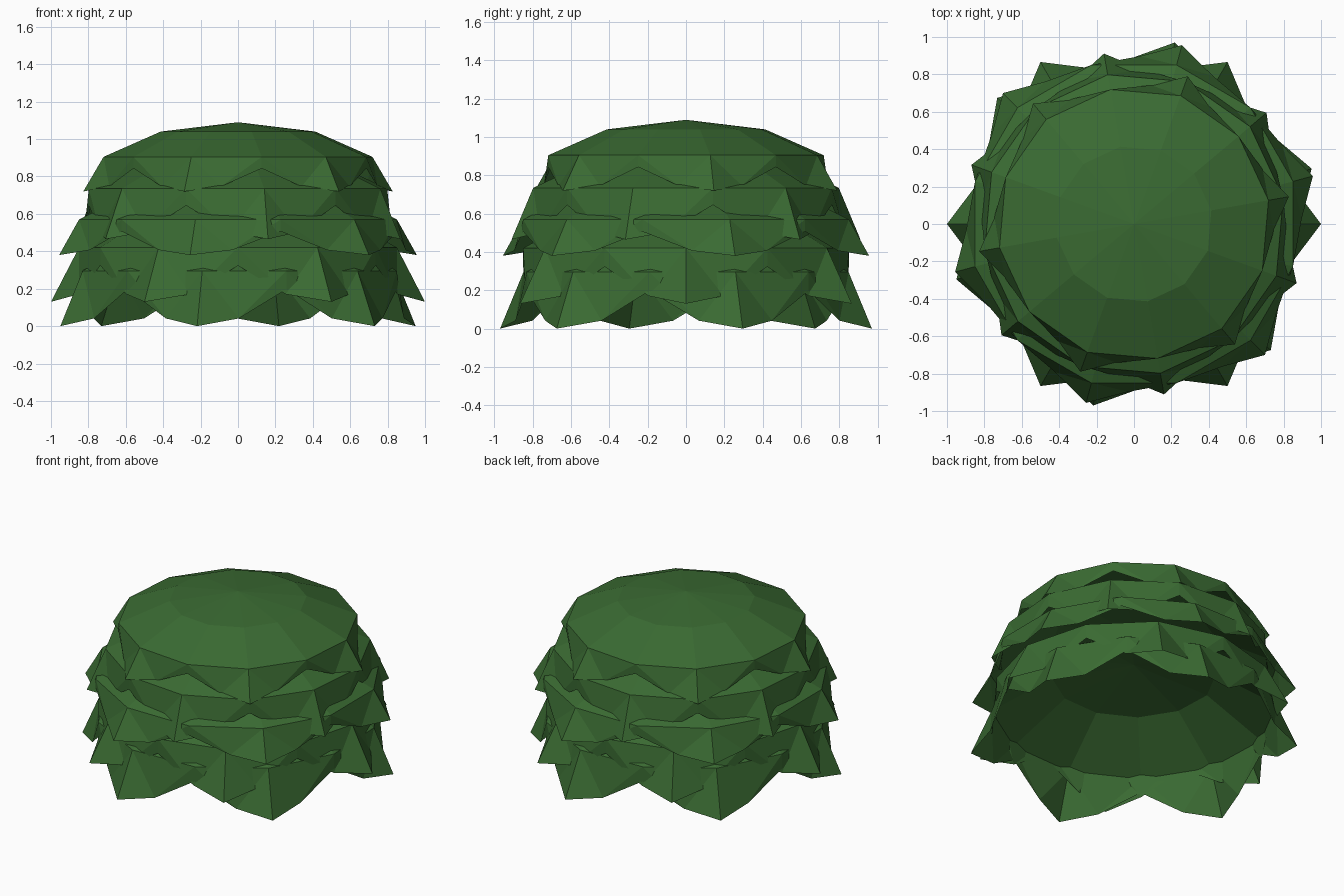
import bpy, bmesh
from math import sin, cos, radians

cube = bpy.data.objects.get("Cube")
if cube:
    bpy.data.objects.remove(cube)

leaf = bpy.data.materials.new("leaf_green")
leaf.use_nodes = True
GREEN = (0.042, 0.145, 0.032, 1)
leaf.diffuse_color = GREEN
leaf.node_tree.nodes["Principled BSDF"].inputs["Base Color"].default_value = GREEN
leaf.node_tree.nodes["Principled BSDF"].inputs["Roughness"].default_value = 0.9


def leaf_layer(name, turn, rim_r, rim_z, tip_r, tip_z, ring_rise, apex_rise):
    """Open twelve-sided dome with a skirt of six pointed leaves."""
    bm = bmesh.new()

    def point(r, angle, z):
        a = radians(turn + angle)
        return bm.verts.new((r * cos(a), r * sin(a), z))

    drop = rim_z - tip_z
    mid_r = rim_r + 0.16 * (tip_r - rim_r)
    apex = point(0, 0, rim_z + apex_rise)
    ring = [point(rim_r * 0.575, 30 * i, rim_z + ring_rise) for i in range(12)]
    rim = [point(rim_r, 30 * i, rim_z) for i in range(12)]
    # Even hem points are leaf tips, odd ones the notches between leaves
    hem = [point(rim_r, 30 * i, rim_z - drop / 3) if i % 2
           else point(tip_r, 30 * i, tip_z) for i in range(12)]
    # Shoulders beside each tip
    shoulder = [point(mid_r, 30 * i + (17 if i % 2 else 13), rim_z - 0.86 * drop)
                for i in range(12)]
    for i in range(12):
        j = (i + 1) % 12
        bm.faces.new((apex, ring[i], ring[j]))
        bm.faces.new((ring[i], rim[i], rim[j], ring[j]))
        bm.faces.new((rim[i], hem[i], shoulder[i]))
        bm.faces.new((rim[i], shoulder[i], rim[j]))
        bm.faces.new((rim[j], shoulder[i], hem[j]))
    mesh = bpy.data.meshes.new(name)
    bm.to_mesh(mesh)
    bm.free()
    mesh.materials.append(leaf)
    obj = bpy.data.objects.new(name, mesh)
    bpy.context.collection.objects.link(obj)


# Overlapping leaf layers, from the crown down
leaf_layer("crown_leaves", 10, 0.73, 0.905, 0.84, 0.72, 0.135, 0.185)
leaf_layer("upper_leaves", 40, 0.81, 0.735, 0.925, 0.465, 0.16, 0.21)
leaf_layer("middle_leaves", 15, 0.88, 0.57, 0.99, 0.38, 0.18, 0.24)
leaf_layer("lower_leaves", 0, 0.85, 0.42, 1.0, 0.13, 0.20, 0.27)
leaf_layer("bottom_leaves", 17.3, 0.87, 0.295, 0.995, 0.0, 0.22, 0.30)
